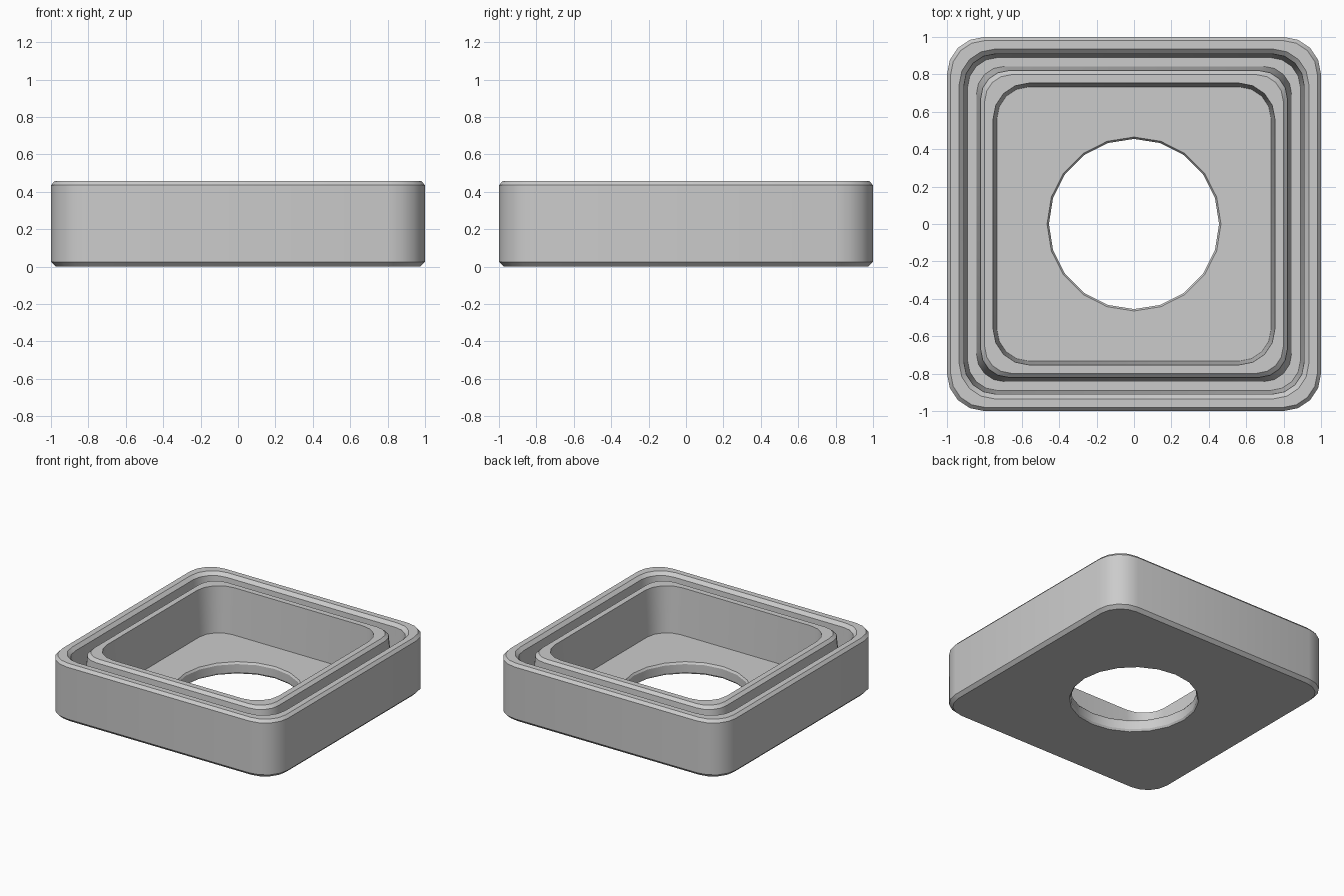
import bpy, bmesh
from math import cos, sin, radians

cube = bpy.data.objects.get("Cube")
if cube:
    bpy.data.objects.remove(cube, do_unlink=True)

HEIGHT, FLOOR, GROOVE = 0.457, 0.093, 0.1
CORNER_STEPS = 4
HOLE_SIDES = 4 * (CORNER_STEPS + 1)


def rounded_square(half, radius, z):
    """Ring of points around a square with rounded corners."""
    points = []
    for corner in range(4):
        middle = radians(45 + 90 * corner)
        cx = (half - radius) * (1 if cos(middle) > 0 else -1)
        cy = (half - radius) * (1 if sin(middle) > 0 else -1)
        for step in range(CORNER_STEPS + 1):
            a = radians(90 * corner + 90 * step / CORNER_STEPS)
            points.append((cx + radius * cos(a), cy + radius * sin(a), z))
    return points


def circle(radius, z):
    """Ring of points for the round hole, matching the square's point count."""
    turn = radians(360 / HOLE_SIDES)
    return [(radius * cos(i * turn), radius * sin(i * turn), z)
            for i in range(HOLE_SIDES)]


# Cross-section from the outer base, over both walls, to the hole and back
rings = [
    # outer wall
    rounded_square(0.975, 0.18, 0),
    rounded_square(1.0, 0.2, 0.025),
    rounded_square(1.0, 0.2, HEIGHT - 0.022),
    rounded_square(0.98, 0.18, HEIGHT),
    # groove between the walls
    rounded_square(0.935, 0.19, HEIGHT),
    rounded_square(0.91, 0.17, HEIGHT - 0.025),
    rounded_square(0.89, 0.16, GROOVE),
    rounded_square(0.843, 0.15, GROOVE),
    rounded_square(0.82, 0.15, HEIGHT - 0.022),
    # inner wall
    rounded_square(0.798, 0.14, HEIGHT),
    rounded_square(0.753, 0.19, HEIGHT),
    rounded_square(0.733, 0.17, FLOOR),
    # round hole with beveled edges
    circle(0.465, FLOOR),
    circle(0.455, FLOOR - 0.015),
    circle(0.455, 0.015),
    circle(0.465, 0),
]

bm = bmesh.new()
loops = [[bm.verts.new(p) for p in ring] for ring in rings]
for lower, upper in zip(loops, loops[1:] + loops[:1]):
    for i in range(HOLE_SIDES):
        j = (i + 1) % HOLE_SIDES
        bm.faces.new((lower[i], lower[j], upper[j], upper[i]))
bmesh.ops.recalc_face_normals(bm, faces=bm.faces)

mesh = bpy.data.meshes.new("double_walled_tray")
bm.to_mesh(mesh)
bm.free()
tray = bpy.data.objects.new("double_walled_tray", mesh)
bpy.context.collection.objects.link(tray)

# Plain grey finish
grey = bpy.data.materials.new("light grey")
grey.use_nodes = True
colour = (0.6, 0.6, 0.6, 1)
grey.diffuse_color = colour
grey.node_tree.nodes["Principled BSDF"].inputs["Base Color"].default_value = colour
mesh.materials.append(grey)

# Smooth corners, crisp bevels
bpy.ops.object.select_all(action='DESELECT')
tray.select_set(True)
bpy.context.view_layer.objects.active = tray
bpy.ops.object.shade_smooth_by_angle(angle=radians(30))
